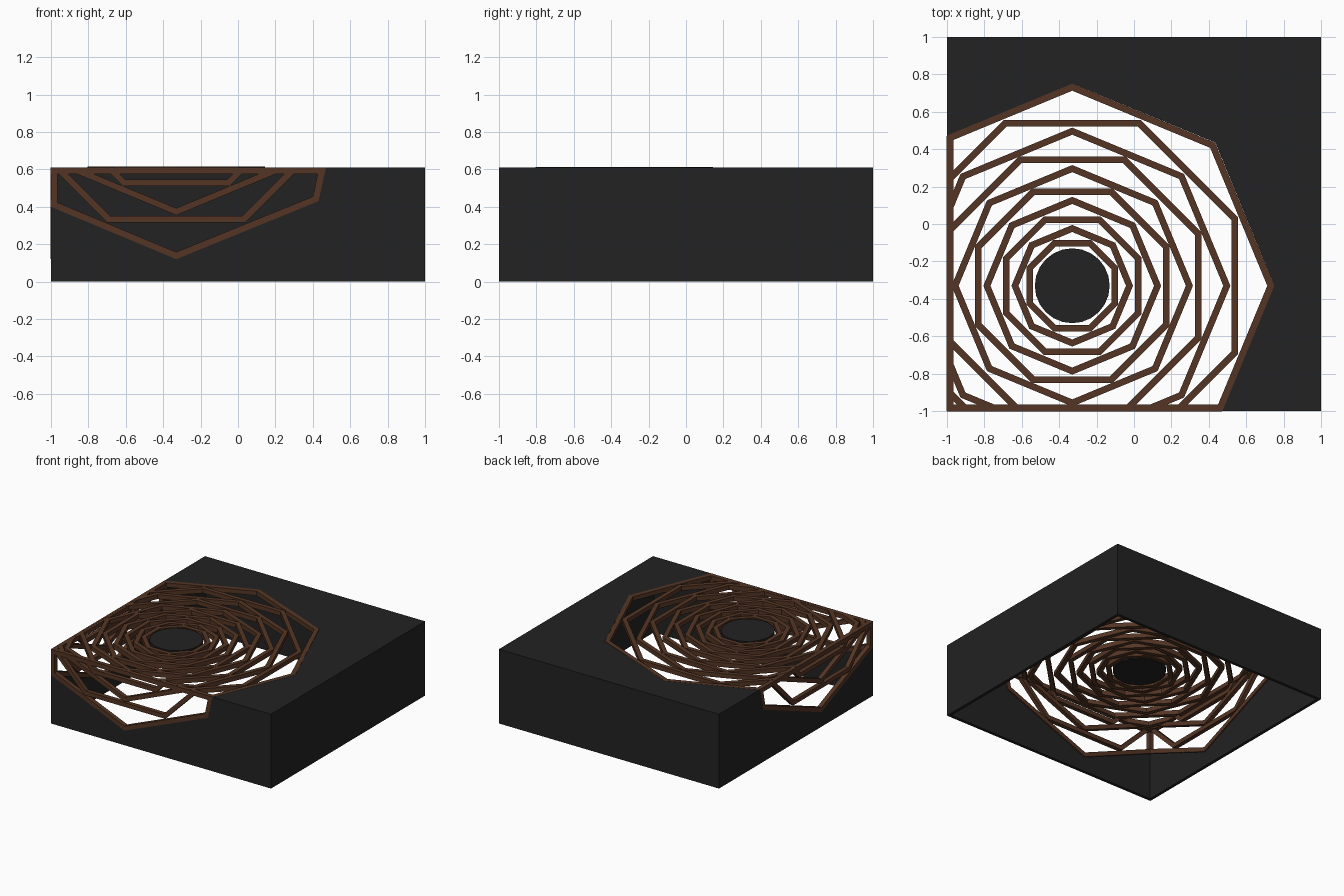
import bpy, bmesh, math
from mathutils import Vector

if "Cube" in bpy.data.objects:
    bpy.data.objects.remove(bpy.data.objects["Cube"])

H = 0.61          # box height
C = -0.33         # web centre on the top (x and y)
CZ = 1.2          # centre height of the folded-down web on the sides
W = 0.035         # bar width and depth
K = math.cos(math.pi / 8)


def material(name, rgb):
    m = bpy.data.materials.new(name)
    m.diffuse_color = (*rgb, 1)
    m.use_nodes = True
    m.node_tree.nodes["Principled BSDF"].inputs["Base Color"].default_value = m.diffuse_color
    return m


DARK = material("charcoal", (0.016, 0.016, 0.016))
BROWN = material("brown", (0.09, 0.036, 0.018))


def finish(bm, name, mat):
    bmesh.ops.recalc_face_normals(bm, faces=bm.faces)
    me = bpy.data.meshes.new(name)
    bm.to_mesh(me)
    bm.free()
    me.materials.append(mat)
    ob = bpy.data.objects.new(name, me)
    bpy.context.collection.objects.link(ob)
    return ob


# maps from (u, v, depth) on each panel into space
def on_top(u, v, d): return Vector((u, v, H - d))
def on_front(u, v, d): return Vector((u, -1 + d, v))
def on_left(u, v, d): return Vector((-1 + d, u, v))


def strip(bm, outer, inner, place, closed, raise_by=0.0):
    """Flat bar following a path given by outer and inner outlines."""
    rows = []
    for o, i in zip(outer, inner):
        rows.append([bm.verts.new(place(*p, d)) for p, d in
                     ((o, -raise_by), (i, -raise_by), (i, W), (o, W))])
    n = len(rows)
    for k in range(n if closed else n - 1):
        a, b = rows[k], rows[(k + 1) % n]
        for j in range(4):
            bm.faces.new((a[j], a[(j + 1) % 4], b[(j + 1) % 4], b[j]))
    if not closed:
        bm.faces.new(rows[0])
        bm.faces.new(rows[-1])


def octagon(r, cu, cv, turned):
    a0 = math.pi / 8 if turned else 0
    return [(cu + r * math.cos(a0 + k * math.pi / 4),
             cv + r * math.sin(a0 + k * math.pi / 4)) for k in range(8)]


def clip(bm, co, no):
    """Cut away everything on the side the normal points to and cap it."""
    bmesh.ops.bisect_plane(bm, geom=bm.verts[:] + bm.edges[:] + bm.faces[:],
                           plane_co=co, plane_no=no, clear_outer=True)
    edges = [e for e in bm.edges if e.is_boundary]
    if edges:
        bmesh.ops.holes_fill(bm, edges=edges, sides=0)


# box shell: open below, with a folded octagonal opening at one corner
bm = bmesh.new()
cache = {}


def panel(points):
    vs = []
    for p in points:
        if p not in cache:
            cache[p] = bm.verts.new(p)
        vs.append(cache[p])
    bm.faces.new(vs)


panel([(-1, 1, H), (-1, 0.47, H), (C, 0.75, H), (0.435, 0.435, H),
       (0.75, C, H), (0.47, -1, H), (1, -1, H), (1, 1, H)])
panel([(-1, -1, 0), (1, -1, 0), (1, -1, H), (0.47, -1, H),
       (0.43, -1, 0.43), (C, -1, 0.12), (-1, -1, 0.40)])
panel([(-1, -1, 0), (-1, -1, 0.40), (-1, C, 0.12), (-1, 0.43, 0.43),
       (-1, 0.47, H), (-1, 1, H), (-1, 1, 0)])
panel([(1, -1, 0), (1, 1, 0), (1, 1, H), (1, -1, H)])
panel([(1, 1, 0), (-1, 1, 0), (-1, 1, H), (1, 1, H)])
shell = finish(bm, "box_shell", DARK)
if shell.data.polygons[0].normal.z < 0:
    shell.data.flip_normals()
mod = shell.modifiers.new("thickness", 'SOLIDIFY')
mod.thickness = 0.025
mod.offset = -1
mod.use_even_offset = True

# web rings: outer reach, alternating point-on-axis and flat-on-axis
REACH = [1.08, 0.885, 0.845, 0.69, 0.645, 0.52, 0.475, 0.37, 0.325, 0.245]
for n, reach in enumerate(REACH):
    turned = n % 2 == 1
    ro = reach / K if turned else reach
    ri = ro - W / K
    bm = bmesh.new()
    strip(bm, octagon(ro, C, C, turned), octagon(ri, C, C, turned),
          on_top, True, 0.004 if n >= 6 else 0.001)
    clip(bm, (-1, 0, 0), (-1, 0, 0))
    clip(bm, (0, -1, 0), (0, -1, 0))
    finish(bm, f"top_web_ring_{n + 1}", BROWN)

# parts of the rings folded down onto the front and left sides
for side, place in (("front", on_front), ("left", on_left)):
    for n in (1, 2, 3):
        turned = n % 2 == 1
        ro = REACH[n] / K if turned else REACH[n]
        bm = bmesh.new()
        strip(bm, octagon(ro, C, CZ, turned),
              octagon(ro - W / K, C, CZ, turned), place, True)
        clip(bm, (0, 0, H - 0.01), (0, 0, 1))
        clip(bm, (-1, 0, 0), (-1, 0, 0))
        clip(bm, (0, -1, 0), (0, -1, 0))
        finish(bm, f"{side}_web_ring_{n + 1}", BROWN)
    # border of the side opening
    bm = bmesh.new()
    strip(bm, [(-1, 0.40), (C, 0.12), (0.43, 0.43), (0.47, H)],
          [(-1, 0.438), (C, 0.158), (0.40, 0.455), (0.433, H)],
          place, False, 0.001)
    finish(bm, f"{side}_opening_border", BROWN)
    # bar along the top edge of the opening
    bm = bmesh.new()
    strip(bm, [(-1, H), (0.47, H)], [(-1, H - W), (0.463, H - W)],
          place, False, 0.001)
    finish(bm, f"{side}_edge_bar", BROWN)

# upright at the open corner
bm = bmesh.new()
strip(bm, [(-1, 0.40), (-1, H)], [(-1 + W, 0.40), (-1 + W, H)],
      on_front, False, 0.001)
finish(bm, "corner_post", BROWN)

# round plate in the middle of the web
bpy.ops.mesh.primitive_cylinder_add(vertices=24, radius=0.2, depth=W,
                                    location=(C, C, H + 0.004 - W / 2))
plate = bpy.context.object
plate.name = "centre_plate"
plate.data.materials.append(DARK)
